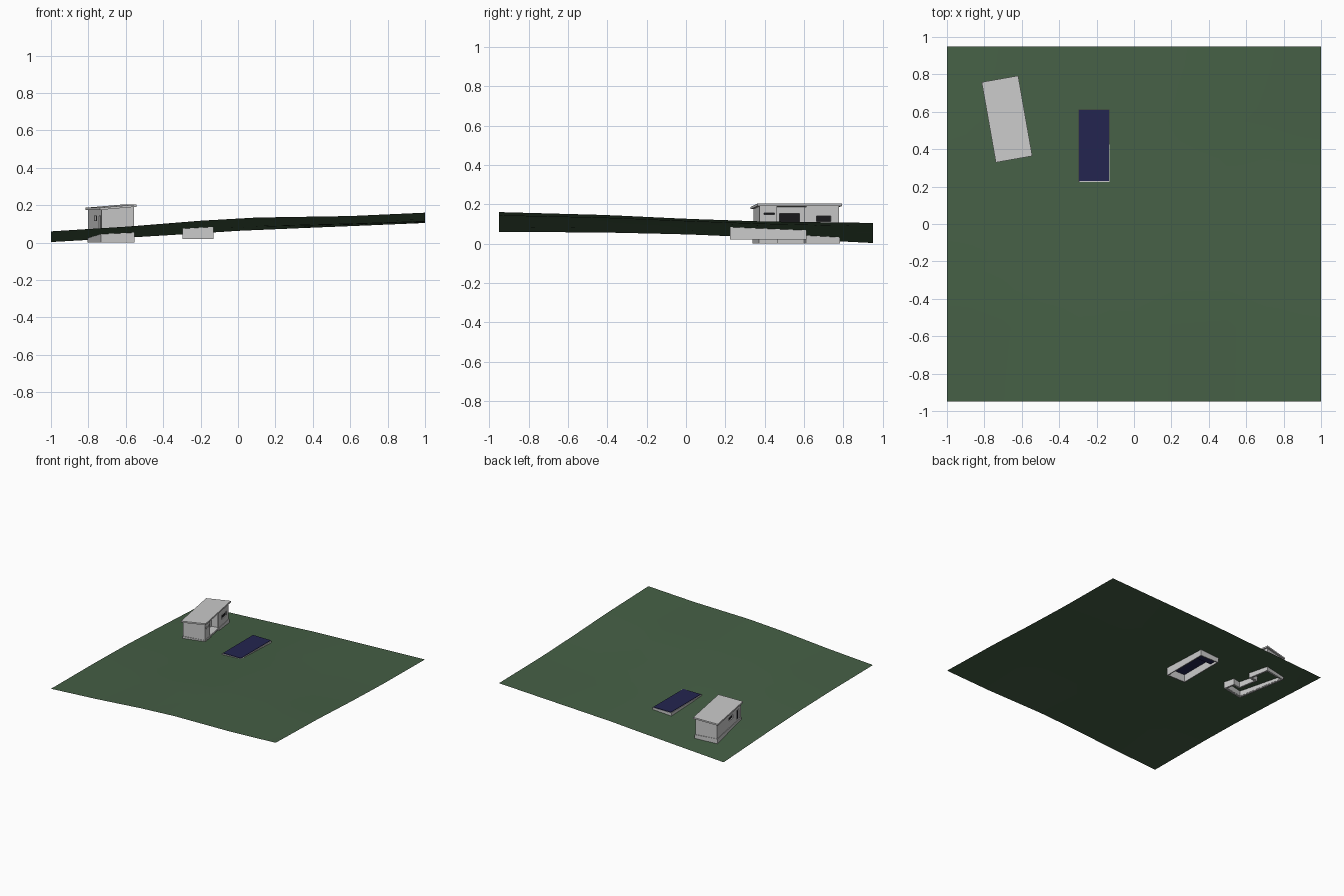
import bpy, bmesh, math
from mathutils import Matrix, Vector

if "Cube" in bpy.data.objects:
    bpy.data.objects.remove(bpy.data.objects["Cube"])

def material(name, rgb):
    m = bpy.data.materials.new(name)
    m.diffuse_color = (*rgb, 1)
    m.use_nodes = True
    m.node_tree.nodes["Principled BSDF"].inputs["Base Color"].default_value = m.diffuse_color
    return m

GREEN = material("grass", (0.06, 0.115, 0.06))
NAVY = material("water_blue", (0.017, 0.018, 0.08))
DARK = material("dark_glass", (0.01, 0.01, 0.012))
HOUSE = Matrix.Translation((-0.679, 0.561, 0)) @ Matrix.Rotation(math.radians(10), 4, 'Z')

def mesh_object(name, verts, faces, mat=None, matrix=None):
    me = bpy.data.meshes.new(name)
    me.from_pydata(verts, [], faces)
    ob = bpy.data.objects.new(name, me)
    bpy.context.collection.objects.link(ob)
    if mat:
        me.materials.append(mat)
    if matrix:
        ob.matrix_world = matrix
    return ob

def box(name, x, y, z, mat=None, matrix=None):
    bm = bmesh.new()
    bmesh.ops.create_cube(bm, size=1)
    for v in bm.verts:
        v.co = Vector([(r[0] + r[1]) / 2 + c * (r[1] - r[0]) for c, r in zip(v.co, (x, y, z))])
    ob = mesh_object(name, [], [], mat, matrix)
    bm.to_mesh(ob.data)
    bm.free()
    return ob

def lerp_profile(pts, t):
    for (a, za), (b, zb) in zip(pts, pts[1:]):
        if t <= b:
            return za + (zb - za) * (t - a) / (b - a)
    return pts[-1][1]

# Sloping ground blended between its four edge profiles
FRONT = [(-1, .06), (-.6, .085), (-.2, .117), (.1, .134), (.6, .142), (1, .16)]
BACK = [(-1, .003), (-.6, .026), (-.2, .05), (0, .063), (.4, .08), (.6, .088), (1, .105)]
LEFT = [(-.95, .06), (-.4, .056), (0, .047), (.4, .03), (.95, .003)]
RIGHT = [(-.95, .16), (-.4, .145), (0, .126), (.4, .112), (.95, .105)]

def ground_z(x, y):
    u, v = (x + 1) / 2, (y + .95) / 1.9
    a = (1 - v) * lerp_profile(FRONT, x) + v * lerp_profile(BACK, x)
    b = (1 - u) * lerp_profile(LEFT, y) + u * lerp_profile(RIGHT, y)
    c = (1 - v) * ((1 - u) * .06 + u * .16) + v * ((1 - u) * .003 + u * .105)
    return a + b - c

PX, PY = (-.298, -.13), (.224, .612)
xs = sorted([-1 + i * .1 for i in range(21) if i not in (7, 9)] + list(PX))
ys = sorted([-.95 + i * .1 for i in range(20) if i not in (12, 16)] + list(PY))
n = len(xs)
verts = [(x, y, ground_z(x, y)) for y in ys for x in xs]
faces = []
for j in range(len(ys) - 1):
    for i in range(n - 1):
        mx, my = (xs[i] + xs[i + 1]) / 2, (ys[j] + ys[j + 1]) / 2
        if not (PX[0] < mx < PX[1] and PY[0] < my < PY[1]):
            faces.append((j * n + i, j * n + i + 1, (j + 1) * n + i + 1, (j + 1) * n + i))
ground = mesh_object("ground", verts, faces, GREEN)
bpy.context.view_layer.objects.active = ground
ground.select_set(True)
bpy.ops.object.shade_smooth_by_angle()

def ring(name, outline, z0, top, thickness, matrix=None):
    # Hollow wall that follows a closed outline
    k = len(outline)
    vs = [(x, y, z0) for x, y in outline] + [(x, y, top(x)) for x, y in outline]
    fs = [(i, (i + 1) % k, k + (i + 1) % k, k + i) for i in range(k)]
    ob = mesh_object(name, vs, fs, None, matrix)
    s = ob.modifiers.new("thickness", 'SOLIDIFY')
    s.thickness, s.offset, s.use_even_offset = thickness, -1, True
    return ob

# Pool
pool = [(PX[0], PY[0]), (PX[1], PY[0]), (PX[1], PY[1]), (PX[0], PY[1])]
ring("pool_wall", pool, .02, lambda x: .083, .008)
box("pool_water", (PX[0] + .005, PX[1] - .005), (PY[0] + .005, PY[1] - .003), (.08, .087), NAVY)
for i in range(3):
    box("pool_step", (PX[0] + .008, PX[1] - .008), (PY[1] - .03 - .025 * i, PY[1] - .008),
        (.066 - .014 * i, .08 - .014 * i), NAVY)

# House walls with a recessed porch on the pool side
W, L, R0, R1, RX = .0875, .205, -.115, .037, .027
plan = [(-W, -L), (W, -L), (W, R0), (RX, R0), (RX, R1), (W, R1), (W, L), (-W, L)]
slope = lambda x: .183 + x * .085
walls = ring("house_walls", plan, .005, slope, .012, HOUSE)

e = .004
plinth = [(-W - e, -L - e), (W + e, -L - e), (W + e, R0 + e), (RX + e, R0 + e),
          (RX + e, R1 - e), (W + e, R1 - e), (W + e, L + e), (-W - e, L + e)]
ring("house_plinth", plinth, 0, lambda x: .062, .014, HOUSE)
box("house_floor", (-W + .01, RX - .01), (-L + .01, L - .01), (.055, .06), None, HOUSE)
box("porch_floor", (RX, W), (R0, R1), (.05, .062), None, HOUSE)
box("porch_post", (W - .008, W), (R1 - .009, R1 - .001), (.06, .186), None, HOUSE)

# Openings: wall plane x, side, y range, z range
openings = [("bedroom_window", W, 1, (.085, .165), (.108, .142)),
            ("high_window", W, 1, (-.185, -.125), (.146, .158)),
            ("porch_door", RX, 1, (-.095, .015), (.064, .155)),
            ("rear_window", -W, -1, (-.07, .01), (.115, .146)),
            ("rear_door", -W, -1, (-.175, -.135), (.066, .146))]
for name, x, s, yr, zr in openings:
    cut = box(name + "_cutter", (x - .03, x + .03), yr, zr, None, HOUSE)
    cut.hide_render = True
    cut.hide_set(True)
    b = walls.modifiers.new(name, 'BOOLEAN')
    b.operation, b.object, b.solver = 'DIFFERENCE', cut, 'EXACT'
    px = sorted((x - s * .006, x - s * .009))
    box(name + "_pane", px, yr, zr, DARK, HOUSE)
    fx = sorted((x - s * .008, x + s * .002))
    t = .003
    for y in (yr[0], yr[1] - t):
        box(name + "_frame", fx, (y, y + t), zr, None, HOUSE)
    for z in (zr[0], zr[1] - t):
        box(name + "_frame", fx, (yr[0] + t, yr[1] - t), (z, z + t), None, HOUSE)

# Pitched slab roof
roof = box("roof", (-.099, .099), (-.218, .218), (0, .012), None, HOUSE)
for v in roof.data.vertices:
    v.co.z += slope(v.co.x)
